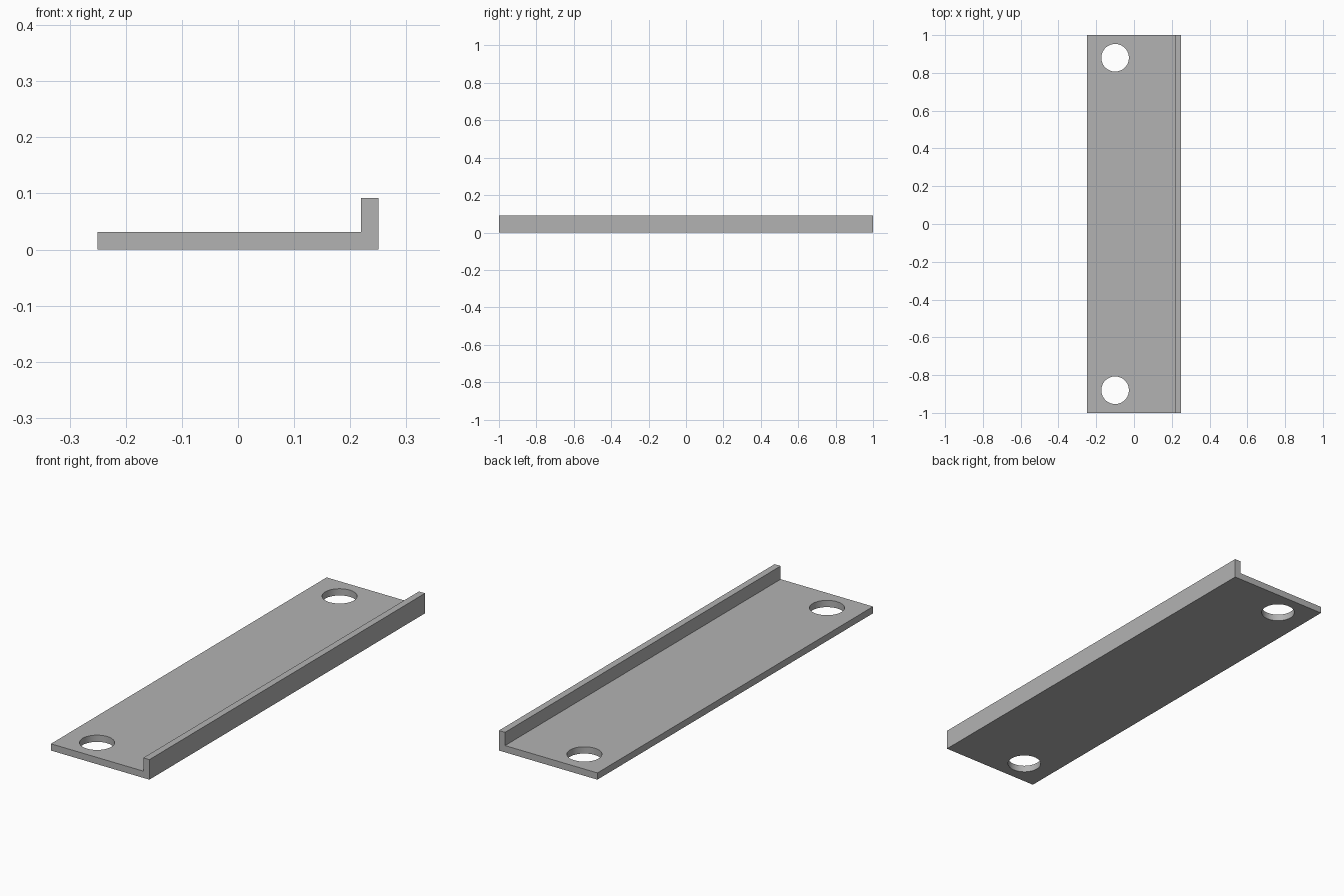
import bpy
import bmesh

cube = bpy.data.objects.get("Cube")
if cube:
    bpy.data.objects.remove(cube, do_unlink=True)

HALF_W, HALF_L = 0.25, 1.0
THICK, LIP_H = 0.031, 0.092
HOLE_X, HOLE_Y, HOLE_R = -0.10, 0.88, 0.073

grey = bpy.data.materials.new("plain_grey")
grey.use_nodes = True
colour = (0.45, 0.45, 0.45, 1)
grey.diffuse_color = colour
grey.node_tree.nodes["Principled BSDF"].inputs["Base Color"].default_value = colour

# L-shaped profile extruded along the length
profile = [(-HALF_W, 0), (HALF_W, 0), (HALF_W, LIP_H), (HALF_W - THICK, LIP_H),
           (HALF_W - THICK, THICK), (-HALF_W, THICK)]
bm = bmesh.new()
end = bm.faces.new([bm.verts.new((x, -HALF_L, z)) for x, z in profile])
sweep = bmesh.ops.extrude_face_region(bm, geom=[end])["geom"]
bmesh.ops.translate(bm, vec=(0, 2 * HALF_L, 0),
                    verts=[v for v in sweep if isinstance(v, bmesh.types.BMVert)])
bmesh.ops.recalc_face_normals(bm, faces=bm.faces)
mesh = bpy.data.meshes.new("angle_plate")
bm.to_mesh(mesh)
bm.free()
mesh.materials.append(grey)
plate = bpy.data.objects.new("angle_plate", mesh)
bpy.context.collection.objects.link(plate)

# Round mounting holes near both ends
for name, side in (("front", -1), ("back", 1)):
    bpy.ops.mesh.primitive_cylinder_add(vertices=64, radius=HOLE_R, depth=0.2,
                                        location=(HOLE_X, side * HOLE_Y, 0))
    cutter = bpy.context.object
    cutter.name = name + "_hole_cutter"
    cutter.data.materials.append(grey)
    cutter.hide_render = True
    cutter.display_type = 'WIRE'
    cut = plate.modifiers.new(name + "_hole", 'BOOLEAN')
    cut.operation = 'DIFFERENCE'
    cut.solver = 'EXACT'
    cut.object = cutter

# Apply the cuts and keep crisp edges with smooth hole walls
bpy.ops.object.select_all(action='DESELECT')
plate.select_set(True)
bpy.context.view_layer.objects.active = plate
for modifier in list(plate.modifiers):
    cutter = modifier.object
    bpy.ops.object.modifier_apply(modifier=modifier.name)
    bpy.data.objects.remove(cutter, do_unlink=True)
bpy.ops.object.shade_smooth_by_angle(angle=0.5)
